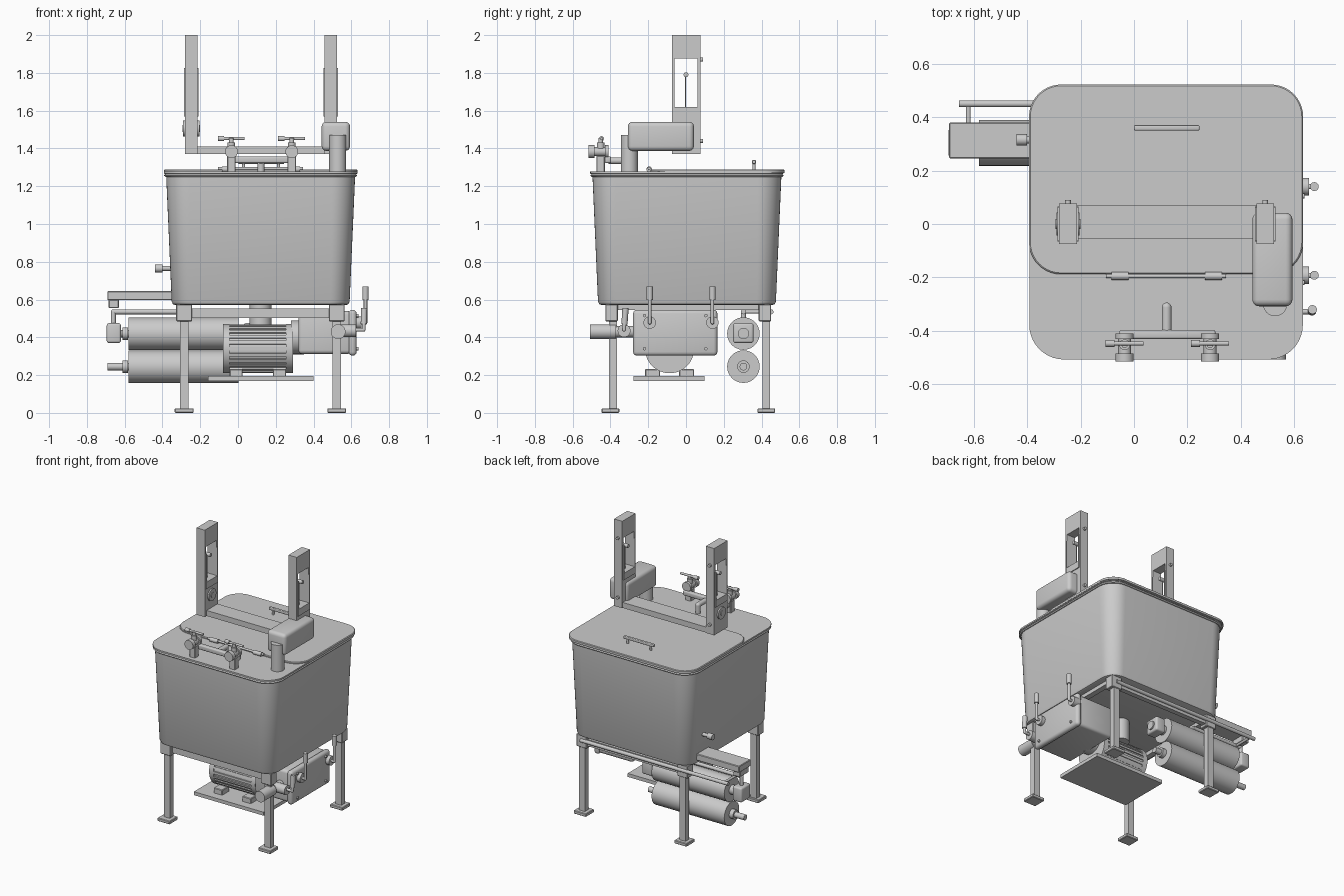
import bpy, bmesh, math
from mathutils import Vector, Matrix


def finish(name, bm):
    bmesh.ops.recalc_face_normals(bm, faces=bm.faces)
    me = bpy.data.meshes.new(name)
    bm.to_mesh(me)
    bm.free()
    ob = bpy.data.objects.new(name, me)
    bpy.context.collection.objects.link(ob)
    return ob


def box(name, x, y, z, bevel=0, seg=3):
    bm = bmesh.new()
    c = [(a + b) / 2 for a, b in (x, y, z)]
    s = [b - a for a, b in (x, y, z)]
    bmesh.ops.create_cube(bm, size=1, matrix=Matrix.Translation(c) @ Matrix.Diagonal((*s, 1)))
    if bevel:
        bmesh.ops.bevel(bm, geom=bm.edges[:], offset=bevel, segments=seg, profile=0.5, affect='EDGES')
    return finish(name, bm)


def pipe(name, pts, r, seg=24):
    """Round bar along points, with ball joints at the bends."""
    bm = bmesh.new()
    pts = [Vector(p) for p in pts]
    for a, b in zip(pts, pts[1:]):
        d = b - a
        m = Matrix.Translation((a + b) / 2) @ d.to_track_quat('Z', 'Y').to_matrix().to_4x4()
        bmesh.ops.create_cone(bm, cap_ends=True, segments=seg, radius1=r, radius2=r, depth=d.length, matrix=m)
    for p in pts[1:-1]:
        bmesh.ops.create_uvsphere(bm, u_segments=seg, v_segments=12, radius=r, matrix=Matrix.Translation(p))
    return finish(name, bm)


def rounded(cx, cy, hx, hy, r, n=10):
    out = []
    for k, (sx, sy) in enumerate(((1, 1), (-1, 1), (-1, -1), (1, -1))):
        for i in range(n + 1):
            a = math.pi / 2 * (k + i / n)
            out.append((cx + sx * (hx - r) + r * math.cos(a), cy + sy * (hy - r) + r * math.sin(a)))
    return out


def loft(name, cx, cy, rings):
    """Stack of rounded rectangles (z, half x, half y, corner radius)."""
    bm = bmesh.new()
    loops = [[bm.verts.new((x, y, z)) for x, y in rounded(cx, cy, hx, hy, r)] for z, hx, hy, r in rings]
    for a, b in zip(loops, loops[1:]):
        for i in range(len(a)):
            j = (i + 1) % len(a)
            bm.faces.new((a[i], a[j], b[j], b[i]))
    bm.faces.new(loops[0])
    bm.faces.new(loops[-1])
    return finish(name, bm)


# Tapered tub with rolled rim
CX, CY = 0.12, 0.005
loft("tub", CX, CY, [(0.572, 0.455, 0.455, 0.09), (0.576, 0.465, 0.465, 0.1), (0.59, 0.471, 0.471, 0.1),
                     (1.252, 0.5, 0.5, 0.125)])
loft("tub_rim", CX, CY, [(1.25, 0.495, 0.495, 0.12), (1.25, 0.505, 0.505, 0.125), (1.257, 0.512, 0.512, 0.13),
                         (1.264, 0.505, 0.505, 0.125), (1.267, 0.512, 0.512, 0.13), (1.278, 0.512, 0.512, 0.13)])
loft("lid", CX, 0.167, [(1.27, 0.513, 0.355, 0.12), (1.285, 0.513, 0.355, 0.12), (1.289, 0.508, 0.35, 0.115)])

# Lid hinge and handle
pipe("hinge_rod", [(-0.105, -0.195, 1.293), (0.345, -0.195, 1.293)], 0.008)
for x in (-0.052, 0.297):
    pipe("hinge_knuckle", [(x - 0.032, -0.195, 1.29), (x + 0.032, -0.195, 1.29)], 0.015)
box("lid_handle", (0, 0.245), (0.35, 0.37), (1.318, 1.338), 0.005)
for x in (0.03, 0.215):
    pipe("handle_post", [(x, 0.36, 1.28), (x, 0.36, 1.325)], 0.008)

# Legs, feet, corner blocks and frame rails
for x in (-0.285, 0.523):
    for y, fy in ((-0.387, -0.4), (0.425, 0.425)):
        box("leg", (x - 0.023, x + 0.023), (y - 0.021, y + 0.021), (0.02, 0.57))
        box("foot", (x - 0.05, x + 0.05), (fy - 0.047, fy + 0.047), (0, 0.024), 0.004, 1)
        box("corner_block", (x - 0.042, x + 0.042), (y - 0.04, y + 0.026), (0.485, 0.575), 0.004, 1)
    box("side_rail", (x - 0.02, x + 0.02), (-0.39, 0.42), (0.545, 0.573))
for y in (-0.387, 0.425):
    box("cross_rail", (-0.285, 0.523), (y - 0.018, y + 0.018), (0.503, 0.552))

# Drive motor on its floating plate
box("motor_plate", (-0.16, 0.4), (-0.277, 0.098), (0.17, 0.195))
MY, MZ = -0.087, 0.34
pipe("motor_body", [(-0.08, MY, MZ), (0.29, MY, MZ)], 0.122, 48)
for x0, x1 in ((-0.08, -0.045), (0.255, 0.29)):
    pipe("motor_end_ring", [(x0, MY, MZ), (x1, MY, MZ)], 0.13, 48)
bm = bmesh.new()
for i in range(24):
    rot = Matrix.Rotation(math.tau * i / 24, 4, 'X')
    m = Matrix.Translation((0.105, MY, MZ)) @ rot @ Matrix.Translation((0, 0, 0.12)) @ Matrix.Diagonal((0.33, 0.018, 0.018, 1))
    bmesh.ops.create_cube(bm, size=1, matrix=m)
finish("motor_fins", bm)
for x in (-0.01, 0.22):
    for y in (MY - 0.09, MY + 0.09):
        box("motor_foot", (x - 0.035, x + 0.035), (y - 0.04, y + 0.04), (0.19, 0.232), 0.004, 1)
pipe("motor_coupling", [(0.28, MY, MZ + 0.06), (0.35, MY, MZ + 0.06)], 0.09, 32)
pipe("tub_outlet", [(CX, CY, 0.42), (CX, CY, 0.58)], 0.058, 32)

# Gearbox with cover and bolts
box("gearbox", (0.32, 0.60), (-0.27, 0.156), (0.312, 0.54), 0.02)
box("gearbox_cover", (0.585, 0.628), (-0.28, 0.166), (0.303, 0.546), 0.02)
for y in (-0.22, 0.105):
    for z in (0.34, 0.515):
        pipe("cover_bolt", [(0.62, y, z), (0.638, y, z)], 0.009, 12)

# Levers on the gearbox
for y in (-0.192, 0.14):
    pipe("lever_hub", [(0.6, y, 0.478), (0.655, y, 0.478)], 0.033)
    pipe("lever_shaft", [(0.62, y, 0.478), (0.675, y, 0.478), (0.675, y, 0.61)], 0.0095, 16)
    pipe("lever_grip", [(0.675, y, 0.597), (0.675, y, 0.668)], 0.0165)

# Drain valve at the front right leg
pipe("drain_pipe", [(0.53, -0.507, 0.43), (0.53, -0.37, 0.43)], 0.039, 32)
pipe("drain_line", [(0.53, -0.37, 0.43), (0.53, -0.25, 0.43)], 0.03)
pipe("valve_body", [(0.5, -0.328, 0.435), (0.625, -0.328, 0.435)], 0.034)
pipe("valve_lever", [(0.62, -0.328, 0.44), (0.665, -0.328, 0.44), (0.668, -0.32, 0.54)], 0.01, 16)
pipe("valve_lever_grip", [(0.666, -0.326, 0.47), (0.668, -0.32, 0.555)], 0.0165)

# Twin rollers on the back left
RY = 0.304
for z in (0.245, 0.42):
    pipe("roller", [(-0.58, RY, z), (0.003, RY, z)], 0.086, 48)
    pipe("roller_shaft", [(-0.69, RY, z), (0.08, RY, z)], 0.02)
    for x in (-0.597, 0.018):
        pipe("roller_collar", [(x - 0.015, RY, z), (x + 0.015, RY, z)], 0.033)
for x in (-0.695, 0.03):
    box("roller_bearing", (x, x + 0.075), (0.25, 0.357), (0.37, 0.475), 0.012)
pipe("bearing_cap", [(0.1, RY, 0.42), (0.115, RY, 0.42)], 0.03)
box("roller_arm", (-0.692, -0.34), (0.245, 0.38), (0.597, 0.645), 0.004, 1)
box("arm_block", (-0.685, -0.63), (0.26, 0.36), (0.555, 0.6), 0.004, 1)
pipe("roller_bracket", [(-0.66, RY, 0.46), (-0.66, RY, 0.535), (-0.25, RY, 0.535)], 0.013)
pipe("guide_rod", [(-0.655, 0.45, 0.535), (0.53, 0.45, 0.535)], 0.013)
pipe("guide_tie", [(-0.62, RY, 0.535), (-0.62, 0.45, 0.535)], 0.009, 16)

# Side nozzle
pipe("nozzle", [(-0.43, 0.315, 0.765), (-0.33, 0.315, 0.765)], 0.013)
pipe("nozzle_cap", [(-0.44, 0.315, 0.765), (-0.4, 0.315, 0.765)], 0.021)

# Swing arm carrying the two towers
pipe("arm_post", [(0.528, -0.3, 1.27), (0.528, -0.3, 1.47)], 0.045, 32)
box("arm_housing", (0.443, 0.593), (-0.308, 0.042), (1.387, 1.541), 0.025, 4)
box("tower_crossbar", (-0.25, 0.49), (-0.054, 0.072), (1.37, 1.41))

# Towers with a window cut through
cutter = box("window_cutter", (-1, 1), (-0.06, 0.06), (1.62, 1.875))
cutter.hide_render = True
cutter.hide_viewport = False
for x in (-0.247, 0.491):
    for name, hx, y, z in (("tower", 0.033, (-0.075, 0.077), (1.37, 2.0)),
                           ("tower_slide", 0.039, (-0.066, 0.066), (1.57, 1.825))):
        ob = box(name, (x - hx, x + hx), y, z)
        mod = ob.modifiers.new("window", 'BOOLEAN')
        mod.operation, mod.object, mod.solver = 'DIFFERENCE', cutter, 'EXACT'
        bpy.context.view_layer.objects.active = ob
        bpy.ops.object.modifier_apply(modifier=mod.name)
    pipe("window_pin", [(x - 0.03, 0, 1.79), (x + 0.03, 0, 1.79)], 0.013, 16)
    pipe("window_pin_rod", [(x, -0.002, 1.79), (x, -0.002, 1.62)][::-1], 0.003, 8).hide_render = False
    for z in (1.44, 1.87):
        pipe("tower_bolt", [(x, 0.07, z), (x, 0.09, z)], 0.011, 12)
pipe("tower_bearing", [(-0.29, 0, 1.505), (-0.204, 0, 1.505)], 0.043, 32)
pipe("tower_bearing_shaft", [(-0.294, 0, 1.505), (-0.2, 0, 1.505)], 0.018)
bpy.data.objects.remove(cutter)

# Front water inlet: manifold and two valves with handles
pipe("inlet_pipe", [(0.122, -0.312, 1.27), (0.122, -0.312, 1.335), (0.122, -0.41, 1.335)], 0.018)
box("manifold", (-0.055, 0.305), (-0.43, -0.397), (1.323, 1.358), 0.008)
for x, s in ((-0.035, -1), (0.285, 1)):
    box("valve_stand", (x - 0.022, x + 0.022), (-0.475, -0.43), (1.275, 1.36), 0.003, 1)
    pipe("inlet_valve", [(x, -0.5, 1.383), (x, -0.41, 1.383)], 0.024)
    pipe("valve_flange", [(x, -0.515, 1.383), (x, -0.485, 1.383)], 0.034)
    pipe("valve_collar", [(x, -0.43, 1.383), (x, -0.41, 1.383)], 0.034)
    pipe("valve_stem", [(x, -0.452, 1.383), (x, -0.452, 1.455)], 0.012, 16)
    pipe("valve_bonnet", [(x, -0.452, 1.4), (x, -0.452, 1.432)], 0.02)
    pipe("valve_handle", [(x - 0.07, -0.447, 1.452), (x + 0.07, -0.447, 1.452)], 0.008, 16)
    pipe("valve_handle_grip", [(x - 0.072, -0.447, 1.452), (x - 0.038, -0.447, 1.452)], 0.013)

# Smooth round parts, keep edges sharp
bpy.ops.object.select_all(action='SELECT')
bpy.context.view_layer.objects.active = bpy.data.objects["tub"]
bpy.ops.object.shade_smooth_by_angle(angle=math.radians(35))
